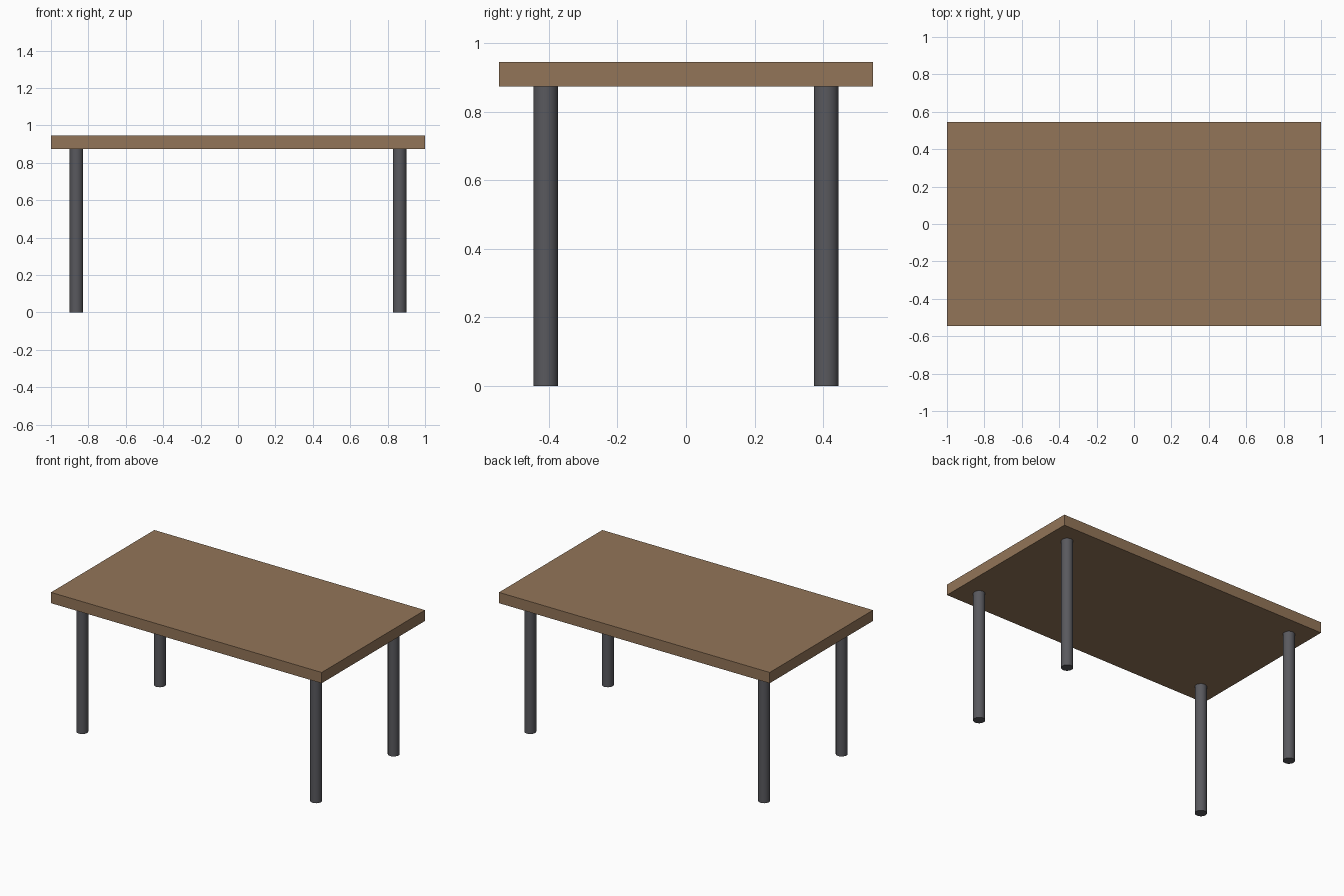
import bpy
import math

if "Cube" in bpy.data.objects:
    bpy.data.objects.remove(bpy.data.objects["Cube"])

TOP_Z, UNDERSIDE_Z = 0.945, 0.873
HALF_DEPTH = 0.545
LEG_X, LEG_Y, LEG_RADIUS = 0.864, 0.409, 0.036


def material(name, colour):
    mat = bpy.data.materials.new(name)
    mat.diffuse_color = (*colour, 1.0)
    mat.use_nodes = True
    mat.node_tree.nodes["Principled BSDF"].inputs["Base Color"].default_value = mat.diffuse_color
    return mat


wood = material("brown_wood", (0.29, 0.178, 0.098))
metal = material("dark_grey_metal", (0.10, 0.10, 0.112))

# Table top: a plain slab
bpy.ops.mesh.primitive_cube_add(size=1, location=(0, 0, (TOP_Z + UNDERSIDE_Z) / 2))
top = bpy.context.object
top.name = "table_top"
top.scale = (2.0, 2 * HALF_DEPTH, TOP_Z - UNDERSIDE_Z)
bpy.ops.object.transform_apply(location=False, rotation=False, scale=True)
top.data.materials.append(wood)


# Round legs, one near each corner
def add_leg(name, x, y):
    bpy.ops.mesh.primitive_cylinder_add(
        vertices=32, radius=LEG_RADIUS, depth=UNDERSIDE_Z,
        location=(x, y, UNDERSIDE_Z / 2))
    leg = bpy.context.object
    leg.name = name
    leg.data.materials.append(metal)
    bpy.ops.object.shade_smooth_by_angle(angle=math.radians(30))


for depth_name, sy in (("front", -1), ("back", 1)):
    for side_name, sx in (("left", -1), ("right", 1)):
        add_leg(f"{depth_name}_{side_name}_leg", sx * LEG_X, sy * LEG_Y)
